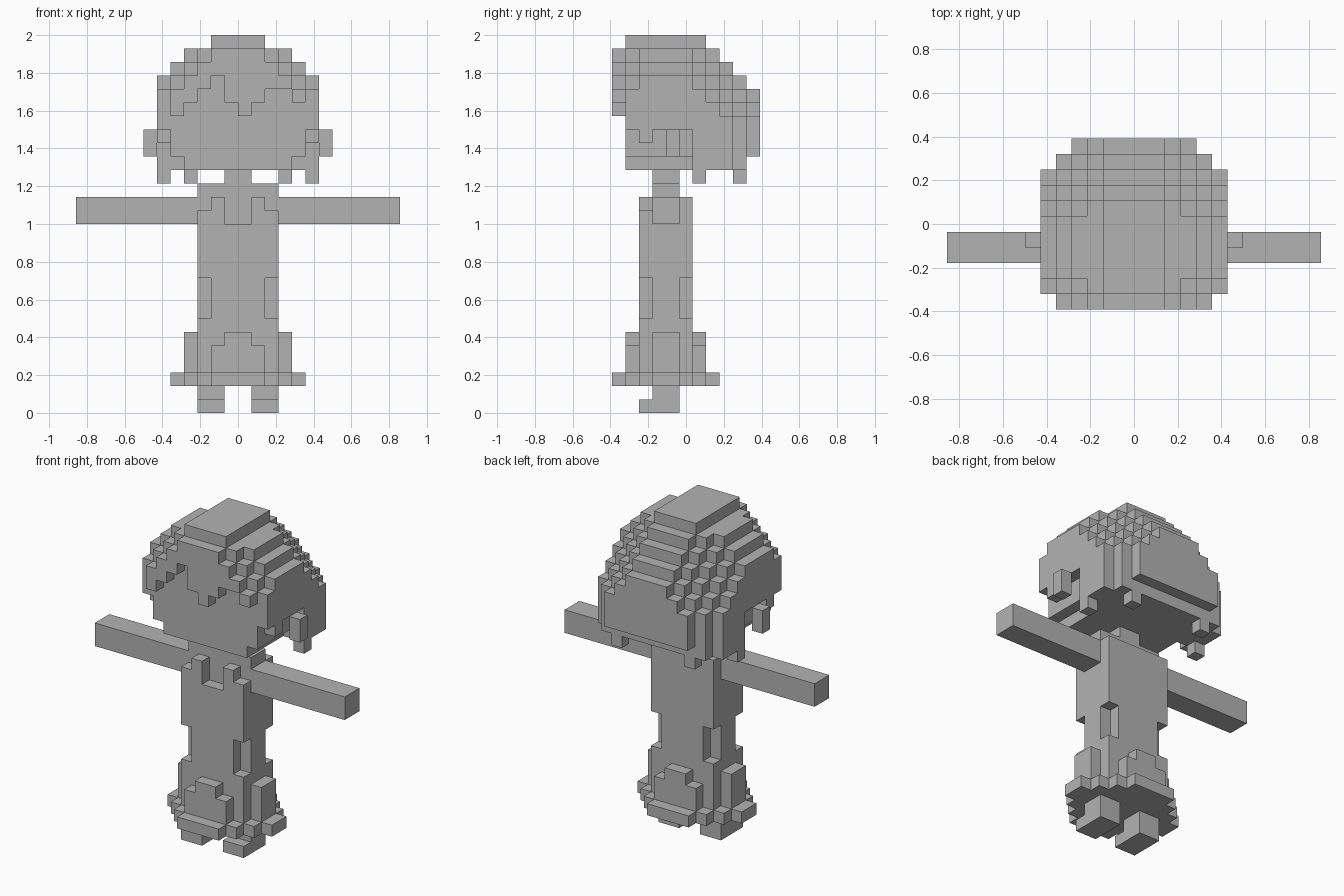
import bpy, bmesh
from mathutils import Vector

if "Cube" in bpy.data.objects:
    bpy.data.objects.remove(bpy.data.objects["Cube"])

U = 2 / 28  # block size; x blocks span i..i+1, y blocks j-.5..j+.5, z blocks k..k+1

grey = bpy.data.materials.new("plain_grey")
grey.diffuse_color = (0.45, 0.45, 0.45, 1)
grey.use_nodes = True
grey.node_tree.nodes["Principled BSDF"].inputs["Base Color"].default_value = grey.diffuse_color


def out(i):
    """Distance of a block's outer side from the middle plane, in blocks."""
    return i + 1 if i >= 0 else -i


def cells(rule, xs=(-6, 6), ys=(-5, 5), zs=(0, 28)):
    return {(i, j, k) for i in range(*xs) for j in range(ys[0], ys[1] + 1)
            for k in range(*zs) if rule(i, j, k)}


def box(x0, x1, y0, y1, z0, z1):
    return cells(lambda i, j, k: True, (x0, x1), (y0, y1), (z0, z1))


# Rounded dome that holds the whole head
def in_dome(i, j, k):
    a = out(i)
    wide = 2 if k == 27 else min(6, 30 - k)
    front = -4 if k == 27 else -5
    return (a <= wide and front <= j <= min(5, 28 - k)
            and a + j + max(k, 21) <= 30 and a - j + max(k, 23) <= 33)


FRINGE = [22, 23, 24, 25, 23, 22, 23, 24, 24, 23]  # lower edge, left to right


def lower_edge(i, j):
    a = out(i)
    if j == -5:
        return FRINGE[i + 5] if a <= 5 else 99
    if j == 5:
        return 19
    if a == 6:
        return {-4: 21, -3: 20, -2: 21, -1: 21, 0: 21, 1: 17}.get(j, 18)
    if j == 4 and a == 4:
        return 17
    return 19 if a == 5 and j < 1 else 18


def is_hair(i, j, k):
    return out(i) == 6 or j == -5 or j >= 1 or k >= 25


head = cells(lambda i, j, k: in_dome(i, j, k) and k >= lower_edge(i, j), zs=(17, 28))


# Torso with a notched waist and an open neckline
def in_torso(i, j, k):
    a = out(i)
    if k == 16:
        return -2 <= j <= -1
    if 7 <= k < 10 and a == 3 and j in (-3, 0):
        return False
    if j == -3:
        return k < {1: 14, 2: 16, 3: 15}[a]
    return True


# Skirt panels over a stepped round hem
def in_skirt(i, j, k):
    a = out(i)
    b = out(j + 1)  # distance from the body's middle, front to back
    if k == 2:
        return a <= 5 and b <= 4 and a + b <= 6
    return (b == 3 and a <= 2 and k < 7 - a) or (a == 4 and b == 1)


parts = {
    "hair": {c for c in head if is_hair(*c)},
    "face": {c for c in head if not is_hair(*c)},
    "neck": box(-1, 1, -2, -1, 17, 18),
    "torso": cells(in_torso, (-3, 3), (-3, 0), (3, 17)),
    "skirt": cells(in_skirt, (-5, 5), (-5, 2), (2, 6)),
}
for side, (ear, arm, leg) in {"left": (-7, -12, -3), "right": (6, 3, 1)}.items():
    parts[side + "_ear"] = box(ear, ear + 1, -1, -1, 19, 21)
    parts[side + "_arm"] = box(arm, arm + 9, -2, -1, 14, 16)
    parts[side + "_leg"] = box(leg, leg + 2, -2, -1, 0, 2)
    parts[side + "_foot"] = box(leg, leg + 2, -3, -3, 0, 1)

solid = set().union(*parts.values())


def build(name, blocks):
    """Skin the outer sides of the blocks and merge flat areas."""
    bm = bmesh.new()
    corners = {}

    def vert(p):
        key = tuple(round(v * 2) for v in p)
        if key not in corners:
            corners[key] = bm.verts.new(p * U)
        return corners[key]

    for c in sorted(blocks):
        mid = Vector((c[0] + .5, c[1], c[2] + .5))
        for axis in range(3):
            for s in (-1, 1):
                n = [0, 0, 0]
                n[axis] = s
                if tuple(p + q for p, q in zip(c, n)) in solid:
                    continue
                n = Vector(n) * .5
                u, v = Vector((0, 0, 0)), Vector((0, 0, 0))
                u[(axis + 1) % 3] = .5
                v[(axis + 2) % 3] = .5 * s
                bm.faces.new([vert(mid + n + p) for p in (-u - v, u - v, u + v, v - u)])
    bmesh.ops.dissolve_limit(bm, angle_limit=.01, verts=bm.verts[:], edges=bm.edges[:])
    mesh = bpy.data.meshes.new(name)
    bm.to_mesh(mesh)
    bm.free()
    mesh.materials.append(grey)
    bpy.context.collection.objects.link(bpy.data.objects.new(name, mesh))


for name, blocks in parts.items():
    build(name, blocks)
